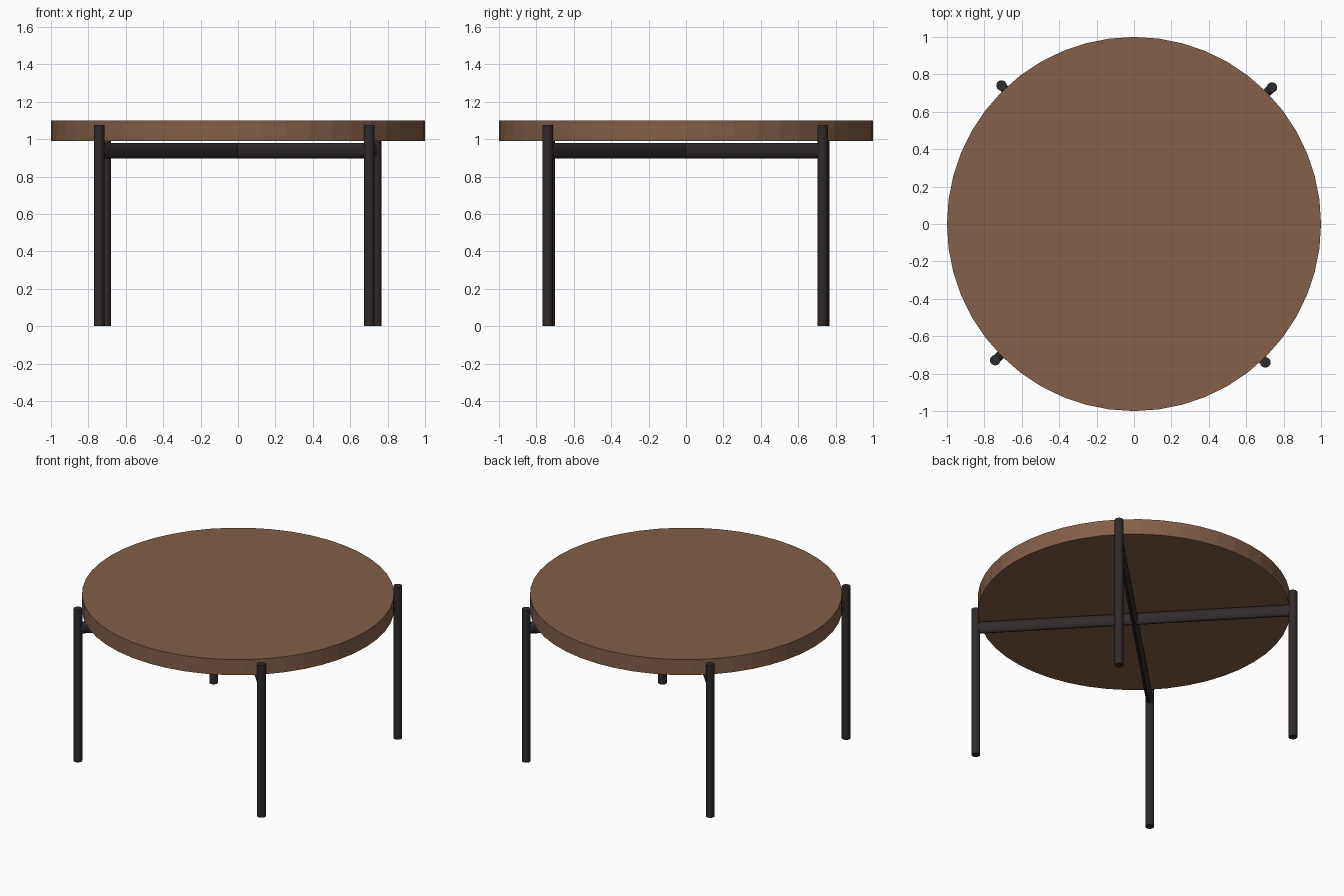
import bpy
import math
from mathutils import Vector

if "Cube" in bpy.data.objects:
    bpy.data.objects.remove(bpy.data.objects["Cube"])


def material(name, rgb):
    m = bpy.data.materials.new(name)
    m.diffuse_color = (*rgb, 1)
    m.use_nodes = True
    m.node_tree.nodes["Principled BSDF"].inputs["Base Color"].default_value = m.diffuse_color
    return m


wood = material("brown wood", (0.23, 0.115, 0.065))
metal = material("dark metal", (0.030, 0.023, 0.024))


def cylinder(name, radius, depth, loc, sides, mat):
    bpy.ops.mesh.primitive_cylinder_add(vertices=sides, radius=radius, depth=depth, location=loc)
    ob = bpy.context.object
    ob.name = name
    ob.data.materials.append(mat)
    return ob


# Round top
cylinder("table_top", 1.0, 0.11, (0, 0, 1.045), 48, wood)

# Legs standing just outside the rim
LEG_H, LEG_R = 1.075, 0.028
legs = {
    "front_left_leg": (-0.742, -0.728),
    "front_right_leg": (0.702, -0.740),
    "back_right_leg": (0.738, 0.730),
    "back_left_leg": (-0.708, 0.740),
}
for name, (x, y) in legs.items():
    cylinder(name, LEG_R, LEG_H, (x, y, LEG_H / 2), 20, metal)
    bpy.ops.object.shade_smooth_by_angle()

# Crossed oval rails joining opposite legs under the top
RAIL_Z, RAIL_W, RAIL_H = 0.939, 0.046, 0.083
for name, a, b in (("rail_a", "front_left_leg", "back_right_leg"),
                   ("rail_b", "front_right_leg", "back_left_leg")):
    p, q = Vector((*legs[a], RAIL_Z)), Vector((*legs[b], RAIL_Z))
    d = q - p
    rail = cylinder(name, 0.5, d.length, (p + q) / 2, 20, metal)
    rail.scale = (RAIL_H, RAIL_W, 1)
    rail.rotation_euler = (0, math.pi / 2, math.atan2(d.y, d.x))
    bpy.ops.object.transform_apply(location=False, rotation=False, scale=True)
    bpy.ops.object.shade_smooth_by_angle()
